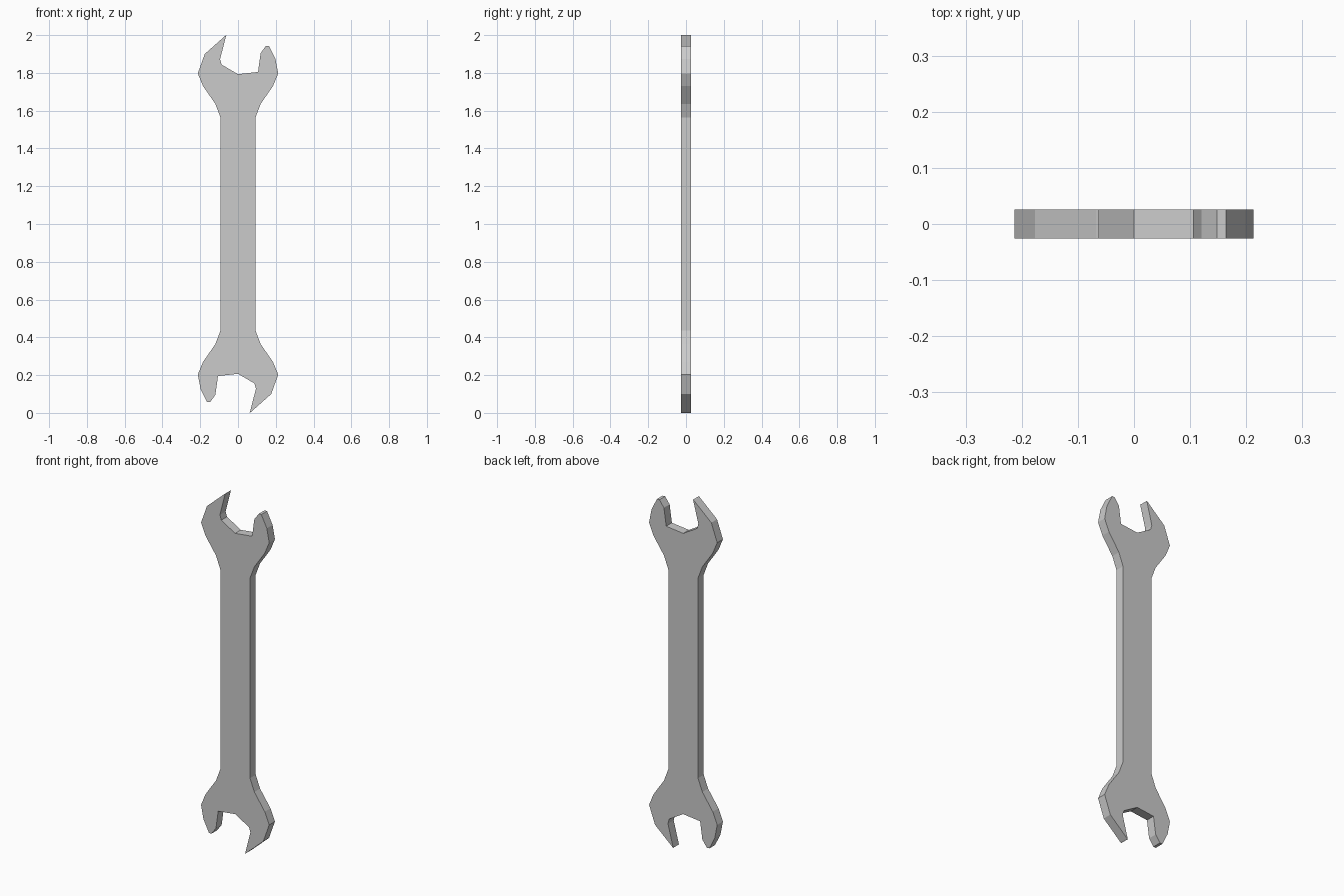
import bpy, bmesh

if "Cube" in bpy.data.objects:
    bpy.data.objects.remove(bpy.data.objects["Cube"])

HALF_THICKNESS = 0.0255
CENTRE_Z = 1.0

# Upper jaw outline (x, z), from left shaft corner round to right shaft corner
head = [
    (-0.093, 1.565), (-0.12, 1.636), (-0.185, 1.73), (-0.213, 1.797),
    (-0.176, 1.90), (-0.068, 1.996), (-0.062, 2.0), (-0.095, 1.872),
    (-0.087, 1.844), (0.0, 1.793), (0.106, 1.805), (0.12, 1.905),
    (0.148, 1.943), (0.164, 1.943), (0.198, 1.874), (0.213, 1.797),
    (0.185, 1.73), (0.12, 1.636), (0.093, 1.565),
]
# Lower jaw is the upper one turned half a revolution about the centre
outline = head + [(-x, 2 * CENTRE_Z - z) for x, z in head]

# Flat plate: fill the outline and extrude it through the thickness
bm = bmesh.new()
face = bm.faces.new([bm.verts.new((x, -HALF_THICKNESS, z)) for x, z in outline])
extruded = bmesh.ops.extrude_face_region(bm, geom=[face], use_keep_orig=True)
verts = [g for g in extruded["geom"] if isinstance(g, bmesh.types.BMVert)]
bmesh.ops.translate(bm, verts=verts, vec=(0, 2 * HALF_THICKNESS, 0))
bmesh.ops.triangulate(bm, faces=[f for f in bm.faces if len(f.verts) > 4])
bmesh.ops.recalc_face_normals(bm, faces=bm.faces)

mesh = bpy.data.meshes.new("wrench")
bm.to_mesh(mesh)
bm.free()
wrench = bpy.data.objects.new("wrench", mesh)
bpy.context.collection.objects.link(wrench)
